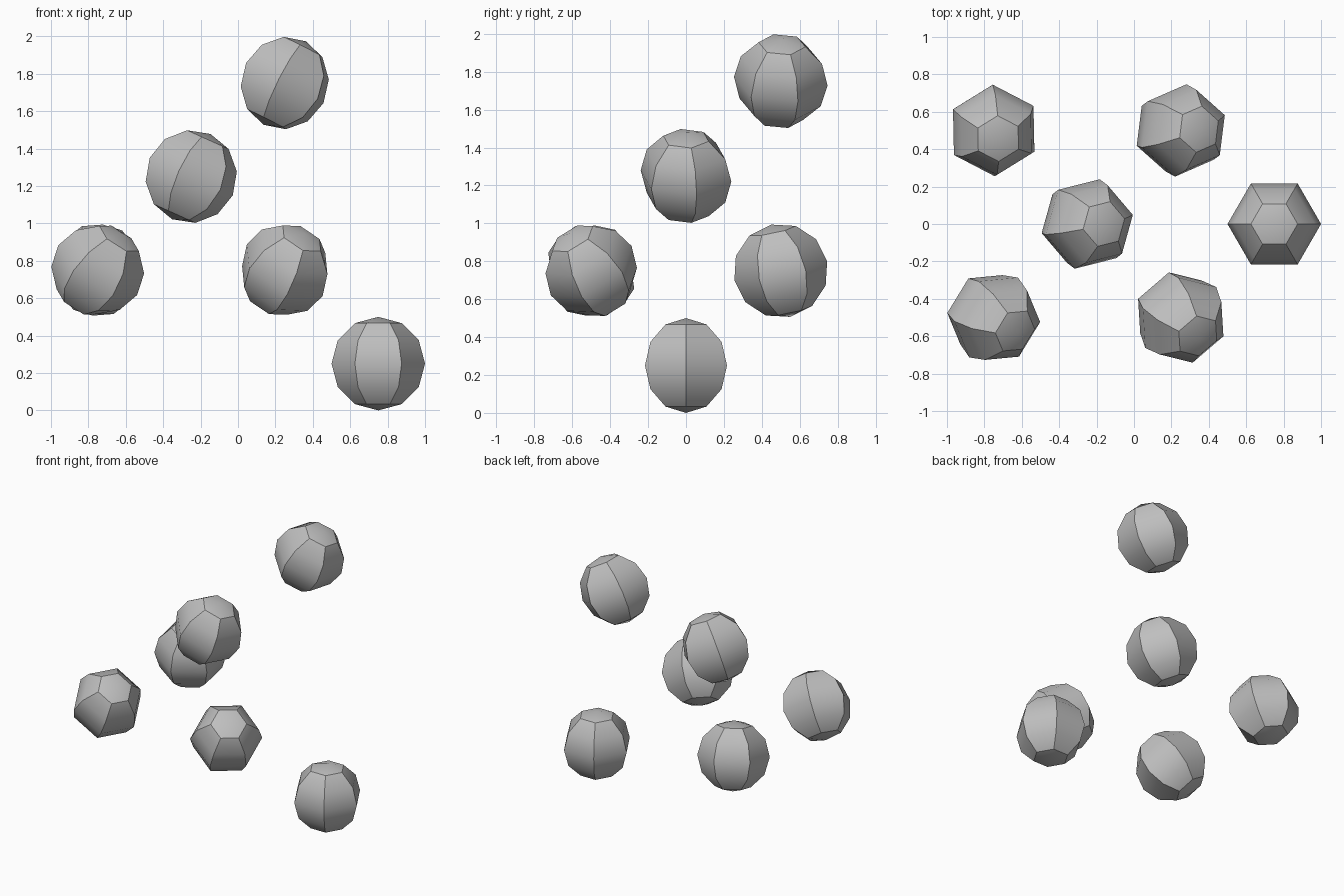
import bpy
import bmesh
import math
from mathutils import Matrix, Vector

cube = bpy.data.objects.get("Cube")
if cube:
    bpy.data.objects.remove(cube, do_unlink=True)

RADIUS = 0.25
SIDES = 6

# Plain grey material
grey = bpy.data.materials.new("plain_grey")
grey.use_nodes = True
colour = (0.52, 0.52, 0.52, 1)
grey.diffuse_color = colour
grey.node_tree.nodes["Principled BSDF"].inputs["Base Color"].default_value = colour


def make_ball_mesh():
    """Six-sided ball: a half-circle profile spun about z."""
    bm = bmesh.new()
    profile = []
    for i in range(SIDES + 1):
        a = math.pi * (i / SIDES - 0.5)
        profile.append(bm.verts.new((RADIUS * math.cos(a), 0, RADIUS * math.sin(a))))
    edges = [bm.edges.new(pair) for pair in zip(profile, profile[1:])]
    bmesh.ops.spin(bm, geom=profile + edges, cent=(0, 0, 0), axis=(0, 0, 1),
                   angle=math.tau, steps=SIDES, use_merge=False)
    bmesh.ops.remove_doubles(bm, verts=bm.verts[:], dist=0.001)
    bmesh.ops.recalc_face_normals(bm, faces=bm.faces[:])
    mesh = bpy.data.meshes.new("six_sided_ball")
    bm.to_mesh(mesh)
    bm.free()
    mesh.materials.append(grey)
    return mesh


def orientation(pole, corner):
    """Rotation whose z axis is the pole and whose x axis is an equator corner."""
    z = Vector(pole).normalized()
    x = Vector(corner)
    x = (x - z * x.dot(z)).normalized()
    return Matrix((x, z.cross(x), z)).transposed().to_4x4()


# Name, centre, pole direction, equator corner direction
balls = [
    ("lowest_ball", (0.75, 0, 0.25), (0, 0, 1), (1, 0, 0)),
    ("front_left_ball", (0.25, -0.5, 0.75), (0.42, -0.455, 0.784), (0.73, 0.63, -0.03)),
    ("front_right_ball", (-0.75, -0.5, 0.75), (0.527, -0.333, 0.78), (0.35, -0.79, -0.5)),
    ("back_right_ball", (-0.75, 0.5, 0.75), (0.11, -0.2, 0.974), (-0.02, 0.97, 0.2)),
    ("middle_ball", (-0.25, 0, 1.25), (0.41, 0, 0.91), (0.265, 0.952, -0.12)),
    ("highest_ball", (0.25, 0.5, 1.75), (0.45, 0.03, 0.89), (0.12, 0.985, -0.1)),
]

ball_mesh = make_ball_mesh()
for name, centre, pole, corner in balls:
    ball = bpy.data.objects.new(name, ball_mesh)
    bpy.context.collection.objects.link(ball)
    ball.matrix_world = Matrix.Translation(centre) @ orientation(pole, corner)

# Smooth along each segment, sharp between segments and around the caps
bpy.ops.object.select_all(action='DESELECT')
bpy.context.view_layer.objects.active = ball
ball.select_set(True)
bpy.ops.object.shade_smooth_by_angle(angle=math.radians(30))
